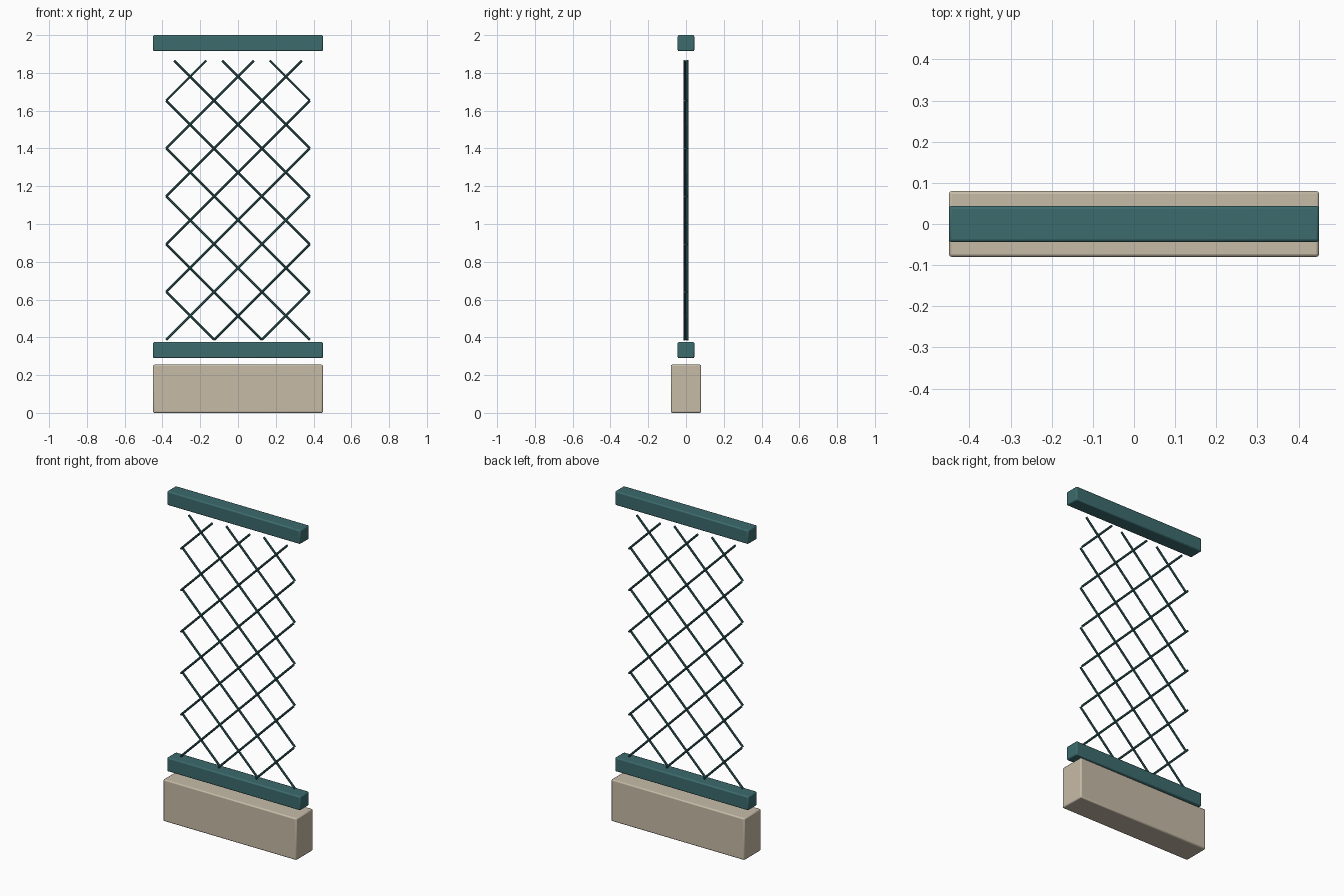
import bpy
from mathutils import Vector

cube = bpy.data.objects.get("Cube")
if cube:
    bpy.data.objects.remove(cube, do_unlink=True)


def make_material(name, rgb):
    mat = bpy.data.materials.new(name)
    mat.use_nodes = True
    mat.diffuse_color = (*rgb, 1)
    mat.node_tree.nodes["Principled BSDF"].inputs["Base Color"].default_value = (*rgb, 1)
    return mat


teal = make_material("teal paint", (0.045, 0.147, 0.155))
stone = make_material("beige stone", (0.57, 0.50, 0.39))


def block(name, depth, bottom, top, mat):
    """Full-width box with softened edges."""
    bpy.ops.mesh.primitive_cube_add(size=1, location=(0, 0, (bottom + top) / 2))
    ob = bpy.context.object
    ob.name = name
    ob.scale = (0.9, depth, top - bottom)
    bpy.ops.object.transform_apply(location=False, rotation=False, scale=True)
    bevel = ob.modifiers.new("soft edges", "BEVEL")
    bevel.width = 0.007
    bevel.segments = 2
    ob.data.materials.append(mat)
    bpy.ops.object.shade_smooth_by_angle()


def rod(name, start, end):
    """Thin round bar between two points."""
    a, b = Vector(start), Vector(end)
    bpy.ops.mesh.primitive_cylinder_add(vertices=10, radius=RADIUS,
                                        depth=(b - a).length, location=(a + b) / 2)
    ob = bpy.context.object
    ob.name = name
    ob.rotation_euler = (b - a).to_track_quat("Z", "Y").to_euler()
    ob.data.materials.append(teal)
    bpy.ops.object.shade_smooth_by_angle()


# Plinth and rails
block("stone_plinth", 0.16, 0, 0.255, stone)
block("bottom_rail", 0.088, 0.29, 0.375, teal)
block("top_rail", 0.088, 1.915, 2.0, teal)

# Diagonal lattice: one layer rising to each side, clipped to the panel
RADIUS = 0.0065
HALF, LOW, HIGH = 0.38, 0.387, 1.865
STEP = 2 * HALF / 3
for side, label in ((1, "right"), (-1, "left")):
    for i in range(-2, 6):
        foot = LOW + i * STEP          # height where the rod meets the panel edge
        z0, z1 = max(foot, LOW), min(foot + 2 * HALF, HIGH)
        x0, x1 = -HALF + z0 - foot, -HALF + z1 - foot
        y = -0.0075 * side
        rod(f"lattice_rod_{label}_{i + 3}", (side * x0, y, z0), (side * x1, y, z1))
